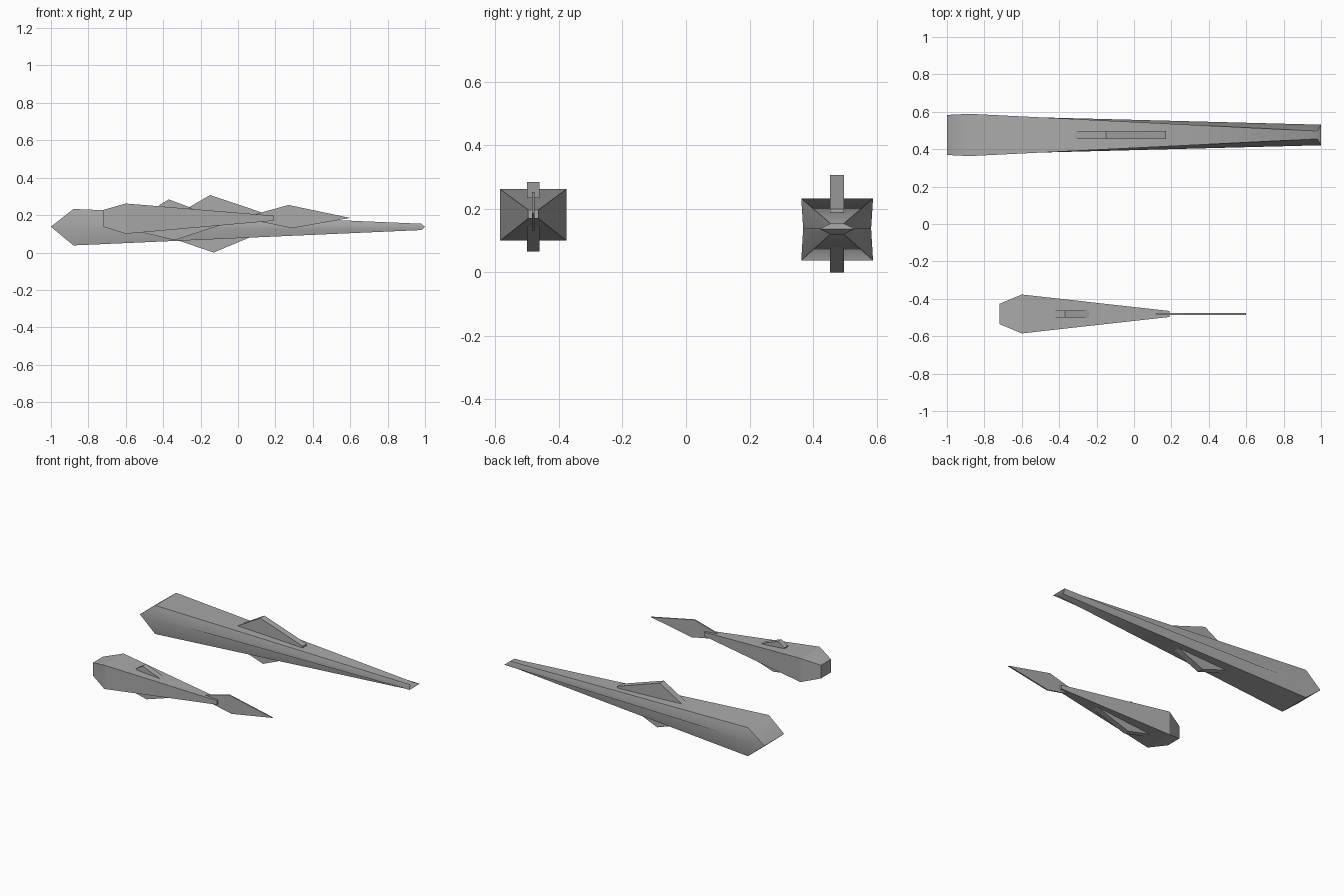
import bpy
import bmesh
from math import radians

cube = bpy.data.objects.get("Cube")
if cube:
    bpy.data.objects.remove(cube, do_unlink=True)

grey = bpy.data.materials.new("plain grey")
grey.use_nodes = True
GREY = (0.4, 0.4, 0.4, 1)
grey.diffuse_color = GREY
grey.node_tree.nodes["Principled BSDF"].inputs["Base Color"].default_value = GREY


def make_object(name, verts, faces, smooth=False):
    """Build a closed mesh with outward normals."""
    mesh = bpy.data.meshes.new(name)
    bm = bmesh.new()
    points = [bm.verts.new(v) for v in verts]
    for face in faces:
        bm.faces.new([points[i] for i in face])
    bmesh.ops.recalc_face_normals(bm, faces=bm.faces)
    bm.to_mesh(mesh)
    bm.free()
    mesh.materials.append(grey)
    obj = bpy.data.objects.new(name, mesh)
    bpy.context.collection.objects.link(obj)
    if smooth:
        bpy.ops.object.select_all(action="DESELECT")
        obj.select_set(True)
        bpy.context.view_layer.objects.active = obj
        bpy.ops.object.shade_smooth_by_angle(angle=radians(45))
    return obj


def plate(name, outline, y, thickness):
    """Extrude an (x, z) outline sideways, centred on y."""
    n = len(outline)
    verts = [(x, y + s * thickness / 2, z) for s in (-1, 1) for x, z in outline]
    faces = [tuple(range(n)), tuple(range(n, 2 * n))]
    faces += [(i, (i + 1) % n, (i + 1) % n + n, i + n) for i in range(n)]
    return make_object(name, verts, faces)


def ridged_body(name, y, nose, shoulder, tail, tail_tip):
    """Wedge-nosed body; ends are (x, half width, z), rings (x, half width, low, high)."""
    verts = []
    for s in (-1, 1):
        for x, w, z in (nose, tail_tip):
            verts.append((x, y + s * w, z))
        for x, w, low, high in (shoulder, tail):
            verts += [(x, y + s * w, low), (x, y + s * w, high)]
    # Per side: 0 nose, 1 tip, 2/3 shoulder low/high, 4/5 tail low/high
    faces = []
    for o in (0, 6):
        faces += [(o, o + 3, o + 5, o + 1), (o + 4, o + 2, o, o + 1)]
    for a, b in ((0, 3), (3, 5), (5, 1), (1, 4), (4, 2), (2, 0)):
        faces.append((a, b, b + 6, a + 6))
    return make_object(name, verts, faces, smooth=True)


def box_body(name, y, rings):
    """Join rectangular rings (x, half width, low, high)."""
    verts = []
    for x, w, low, high in rings:
        verts += [(x, y - w, low), (x, y + w, low), (x, y + w, high), (x, y - w, high)]
    faces = [(0, 1, 2, 3), tuple(range(len(verts) - 4, len(verts)))]
    for r in range(0, len(verts) - 4, 4):
        for i in range(4):
            j = (i + 1) % 4
            faces.append((r + i, r + j, r + j + 4, r + i + 4))
    return make_object(name, verts, faces)


# Large hull with its upper and lower fins
LARGE_Y = 0.476
ridged_body("large_hull", LARGE_Y,
            nose=(-1, 0.107, 0.138), shoulder=(-0.88, 0.113, 0.038, 0.233),
            tail=(0.98, 0.021, 0.12, 0.154), tail_tip=(1, 0.055, 0.137))
plate("large_upper_fin", [(-0.325, 0.205), (-0.15, 0.307), (0.17, 0.2), (0.17, 0.18)],
      LARGE_Y, 0.044)
plate("large_lower_fin", [(-0.33, 0.068), (-0.13, 0), (0.07, 0.084)], LARGE_Y, 0.044)

# Small hull with its fins and thin tail blade
SMALL_Y = -0.481
box_body("small_hull", SMALL_Y, [(-0.72, 0.054, 0.138, 0.228),
                                 (-0.6, 0.104, 0.1, 0.262),
                                 (0.19, 0.016, 0.17, 0.197)])
plate("small_upper_fin", [(-0.42, 0.24), (-0.42, 0.255), (-0.37, 0.284), (-0.24, 0.235)],
      SMALL_Y, 0.038)
plate("small_lower_fin", [(-0.52, 0.109), (-0.34, 0.066), (-0.09, 0.147)], SMALL_Y, 0.038)
plate("small_tail_blade", [(0.02, 0.185), (0.27, 0.254), (0.6, 0.185), (0.29, 0.13)],
      SMALL_Y, 0.009)
